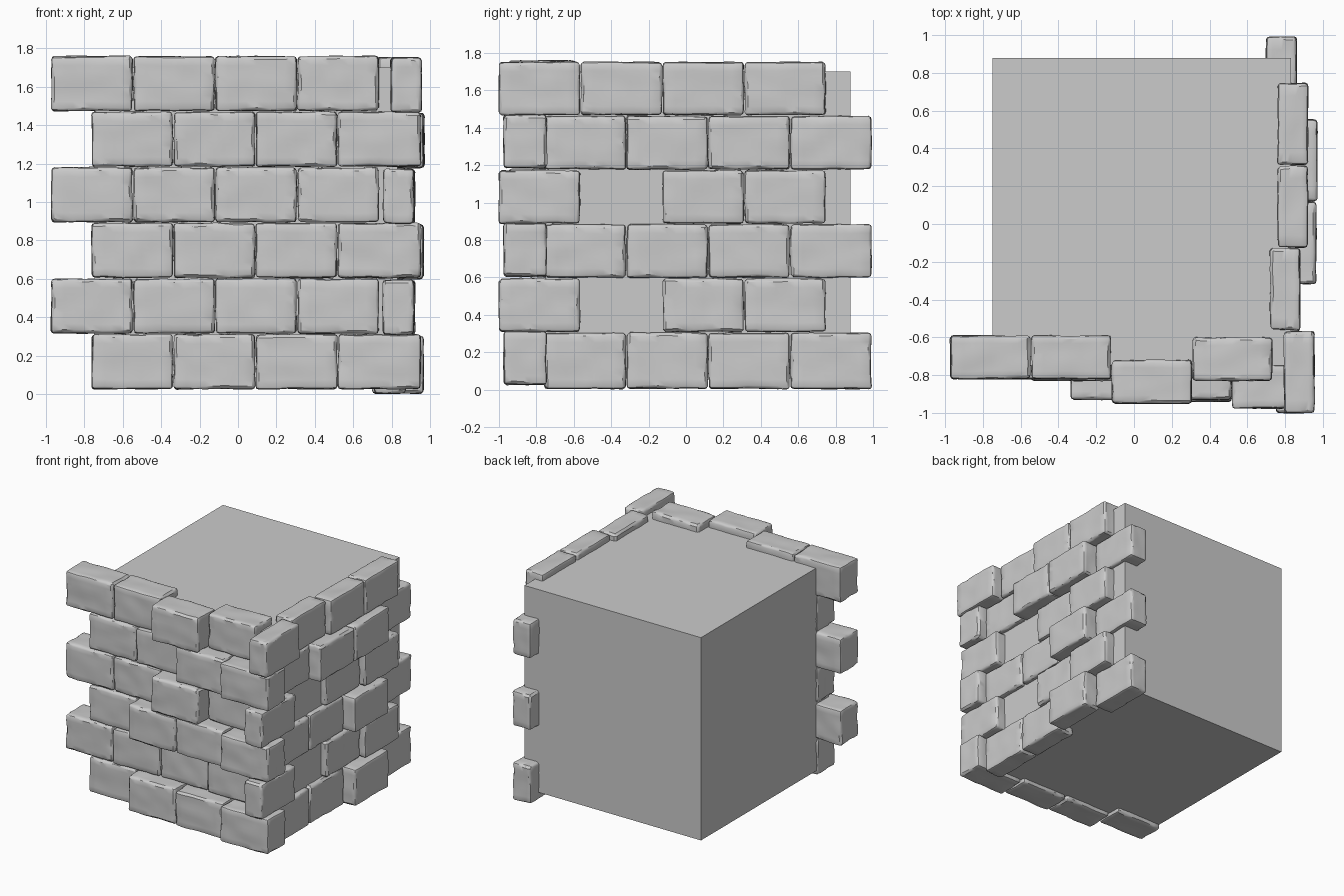
import bpy, bmesh, random
from mathutils import Vector, noise

if "Cube" in bpy.data.objects:
    bpy.data.objects.remove(bpy.data.objects["Cube"])

random.seed(4)


def add_object(name, bm):
    me = bpy.data.meshes.new(name)
    bm.to_mesh(me)
    bm.free()
    ob = bpy.data.objects.new(name, me)
    bpy.context.collection.objects.link(ob)
    return ob


def box(lo, hi, cuts=0):
    bm = bmesh.new()
    bmesh.ops.create_cube(bm, size=2)
    if cuts:
        bmesh.ops.subdivide_edges(bm, edges=bm.edges[:], cuts=cuts, use_grid_fill=True)
    return bm, (Vector(lo) + Vector(hi)) / 2, (Vector(hi) - Vector(lo)) / 2


def stone(name, lo, hi):
    """Block with rounded, chipped edges and a gently uneven surface."""
    bm, mid, half = box(lo, hi, 9)
    r = 0.016
    seed = Vector([random.uniform(-50, 50) for _ in range(3)])
    for v in bm.verts:
        p, core = Vector(), Vector()
        for i in range(3):
            t, s = abs(v.co[i]), (1 if v.co[i] > 0 else -1)
            inner = half[i] - r
            outside = t > 0.99
            p[i] = s * (half[i] if outside else inner * t / 0.8)
            core[i] = s * min(abs(p[i]), inner)
        out = p - core
        if out.length > r * 1.1:
            # rounded edge, with random chips knocked off it
            chip = 0.013 * max(0, noise.noise(p * 11 + seed))
            p = core + out.normalized() * r - out.normalized() * chip
        p += noise.noise_vector(p * 9 + seed) * 0.006
        v.co = mid + p
    ob = add_object(name, bm)
    ob.select_set(True)
    bpy.context.view_layer.objects.active = ob


# plain inner block
bm, mid, half = box((-0.75, -0.75, 0.06), (0.83, 0.88, 1.70))
for v in bm.verts:
    v.co = mid + Vector([v.co[i] * half[i] for i in range(3)])
add_object("core_block", bm)

STEP, GAP, ROW = 0.427, 0.006, 0.2895

# front wall: y of each stone's outer face, row by row from the ground
front = [
    (-0.82, -0.93, -0.94, -0.975),
    (-0.82, -0.83, -0.82, -0.84),
    (-0.82, -0.93, -0.93, -0.975),
    (-0.82, -0.82, -0.95, -0.83),
    (-0.82, -0.83, -0.93, -0.975),
    (-0.82, -0.82, -0.95, -0.83),
]
for r, faces in enumerate(front):
    x0 = -0.97 if r % 2 else -0.76
    z0 = 0.027 + r * ROW
    for c, y in enumerate(faces):
        x = x0 + c * STEP
        wide = STEP + (0.008 if c == 3 and r % 2 == 0 else 0)
        stone(f"front_stone_{r}_{c}", (x, y, z0), (x + wide - GAP, y + 0.23, z0 + ROW - GAP))

# right wall: x of each outer face; None leaves the inner block exposed
right = [
    (0.87, 0.87, 0.965, 0.86),
    (0.915, None, 0.88, 0.92),
    (0.87, 0.87, 0.965, 0.86),
    (0.915, None, 0.88, 0.92),
    (0.87, 0.965, 0.97, 0.86),
    (0.955, 0.88, 0.92, 0.92),
]
for r, faces in enumerate(right):
    y0 = -1.0 if r % 2 else -0.755
    z0 = 0.004 + r * 0.2915 if r == 0 else 0.02 + r * ROW
    for c, x in enumerate(faces):
        if x is None:
            continue
        y = y0 + c * (STEP + 0.011)
        top = 0.02 + (r + 1) * ROW - GAP
        stone(f"side_stone_{r}_{c}", (x - 0.16, y, z0), (x, y + STEP + 0.011 - GAP, top))

bpy.ops.object.shade_smooth_by_angle(angle=0.55)
